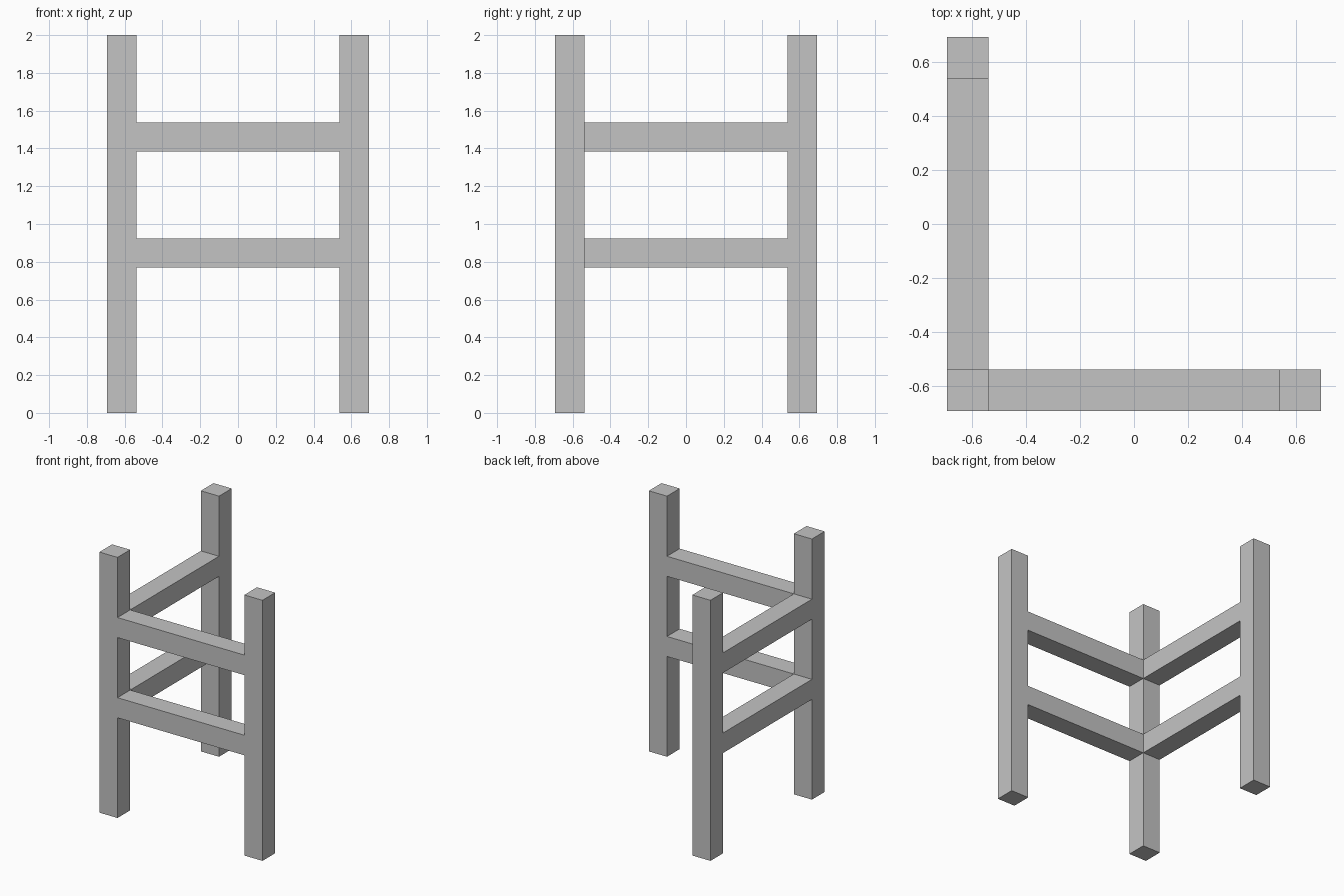
import bpy

cube = bpy.data.objects.get("Cube")
if cube:
    bpy.data.objects.remove(cube, do_unlink=True)

U = 1 / 13          # modelling unit: half the timber width
WIDTH = 2 * U       # square timber section
REACH = 8 * U       # post centre distance from the middle
HEIGHT = 26 * U
SPAN = 2 * REACH - WIDTH

grey = bpy.data.materials.new("plain grey")
grey.use_nodes = True
colour = (0.55, 0.55, 0.55, 1)
grey.diffuse_color = colour
grey.node_tree.nodes["Principled BSDF"].inputs["Base Color"].default_value = colour


def beam(name, centre, size):
    """Add a square-edged timber with its scale applied."""
    bpy.ops.mesh.primitive_cube_add(size=1, location=centre)
    obj = bpy.context.object
    obj.name = name
    obj.scale = size
    bpy.ops.object.transform_apply(location=False, rotation=False, scale=True)
    obj.data.materials.append(grey)


# Three posts at the corner and the two ends
for name, x, y in (("corner_post", -REACH, -REACH),
                   ("front_end_post", REACH, -REACH),
                   ("back_end_post", -REACH, REACH)):
    beam(name, (x, y, HEIGHT / 2), (WIDTH, WIDTH, HEIGHT))

# Two levels of rails, flush with the posts
for level, z in (("lower", 11 * U), ("upper", 19 * U)):
    beam(f"{level}_front_rail", (0, -REACH, z), (SPAN, WIDTH, WIDTH))
    beam(f"{level}_side_rail", (-REACH, 0, z), (WIDTH, SPAN, WIDTH))
